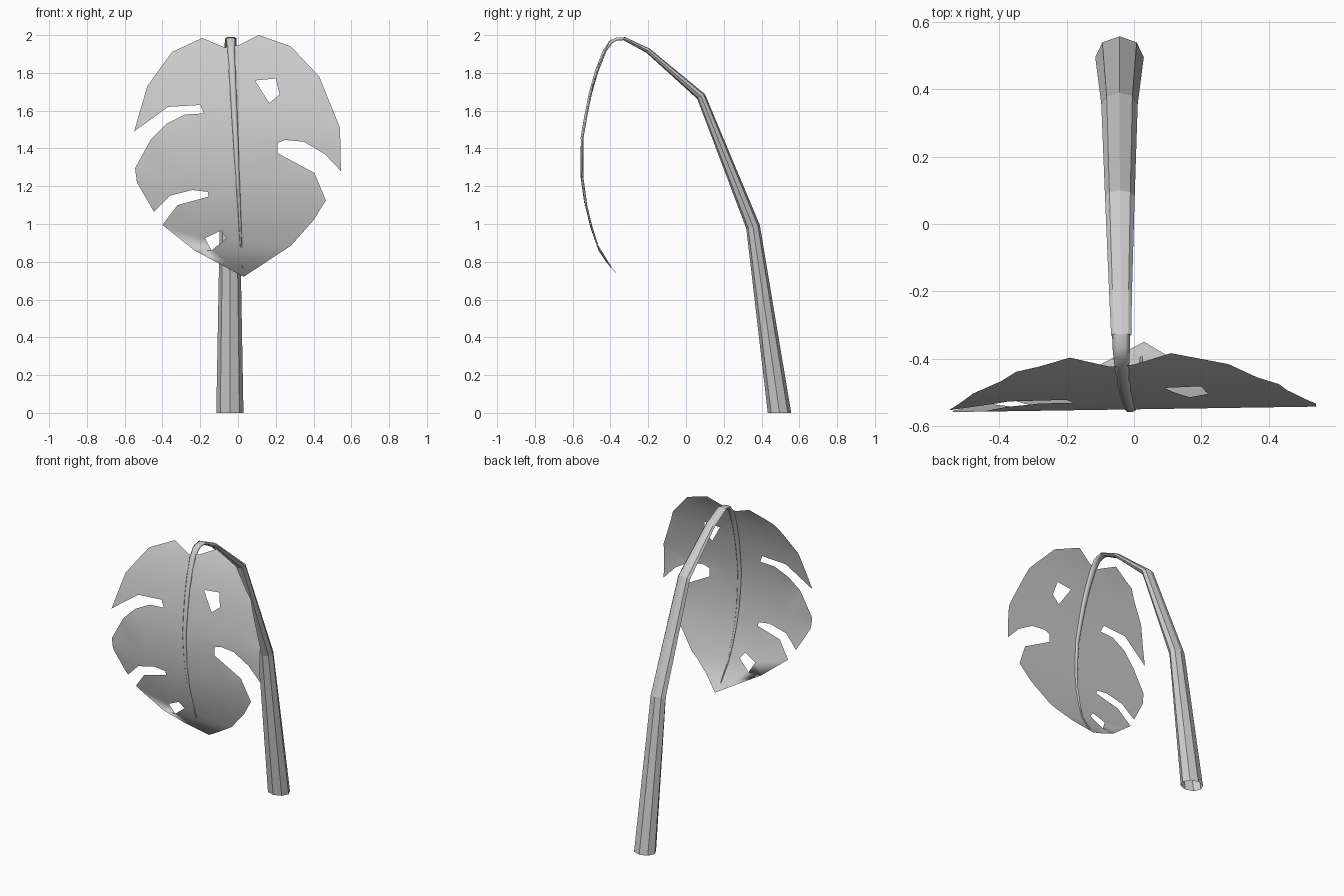
import bpy, bmesh
from math import sin, cos, pi
from mathutils import Vector

if "Cube" in bpy.data.objects:
    bpy.data.objects.remove(bpy.data.objects["Cube"])

def finish(name, bm):
    me = bpy.data.meshes.new(name)
    bm.to_mesh(me)
    bm.free()
    ob = bpy.data.objects.new(name, me)
    bpy.context.collection.objects.link(ob)
    return ob

def tube(name, path, sides, smooth=False):
    """Open elliptical tube; path rows are x, y, z, half width, half depth."""
    bm = bmesh.new()
    pts = [Vector(p[:3]) for p in path]
    rings = []
    for i, p in enumerate(pts):
        t = pts[min(i + 1, len(pts) - 1)] - pts[max(i - 1, 0)]
        n = t.cross(Vector((1, 0, 0))).normalized()
        if i == 0 and p.z == 0:
            n = Vector((0, 1, 0))          # flat on the ground
        rx, rn = path[i][3:]
        rings.append([bm.verts.new(p + Vector((rx * cos(a), 0, 0)) + n * rn * sin(a))
                      for a in (2 * pi * k / sides for k in range(sides))])
    for a, b in zip(rings, rings[1:]):
        for k in range(sides):
            j = (k + 1) % sides
            bm.faces.new((a[k], a[j], b[j], b[k])).smooth = smooth
    bmesh.ops.recalc_face_normals(bm, faces=bm.faces)
    return finish(name, bm)

# side profile of the blade: z, y
bend = [(2.0, -.385), (1.94, -.42), (1.85, -.46), (1.72, -.50), (1.60, -.525), (1.46, -.55),
        (1.25, -.55), (1.10, -.53), (.98, -.50), (.86, -.46), (.79, -.415), (.72, -.35)]

def blade_y(x, z):
    z = max(.72, min(2.0, z))
    for (z1, y1), (z0, y0) in zip(bend, bend[1:]):
        if z >= z0:
            return y0 + (y1 - y0) * (z - z0) / (z1 - z0) + .015 * x

# leaf blade: outline with splits and two holes
outline = [(-.07, 1.935), (-.19, 1.985), (-.35, 1.91), (-.48, 1.73), (-.55, 1.49), (-.37, 1.62),
           (-.2, 1.63), (-.18, 1.585), (-.28, 1.58), (-.38, 1.53), (-.46, 1.45), (-.545, 1.295),
           (-.535, 1.22), (-.445, 1.065), (-.36, 1.15), (-.24, 1.18), (-.16, 1.17), (-.155, 1.145),
           (-.32, 1.1), (-.4, .995), (-.23, .86), (.03, .72), (.28, .885), (.4, 1.02),
           (.465, 1.125), (.405, 1.27), (.21, 1.375), (.21, 1.43), (.25, 1.445), (.35, 1.435),
           (.46, 1.37), (.545, 1.28), (.54, 1.51), (.43, 1.78), (.28, 1.94), (.11, 2.0), (0, 1.945)]
holes = [[(.09, 1.76), (.2, 1.77), (.22, 1.685), (.165, 1.64)],
         [(-.175, .925), (-.09, .965), (-.06, .925), (-.14, .86)]]
bm = bmesh.new()
for loop in [outline] + holes:
    vs = [bm.verts.new((x, 0, z)) for x, z in loop]
    for a, b in zip(vs, vs[1:] + vs[:1]):
        bm.edges.new((a, b))
bmesh.ops.triangle_fill(bm, use_beauty=True, edges=bm.edges[:], normal=(0, -1, 0))
for z, _ in bend[1:-1]:
    bmesh.ops.bisect_plane(bm, geom=bm.verts[:] + bm.edges[:] + bm.faces[:],
                           plane_co=(0, 0, z), plane_no=(0, 0, 1))
for v in bm.verts:
    v.co.y = blade_y(v.co.x, v.co.z)
bm.normal_update()
for f in bm.faces:
    if f.normal.y > 0:
        f.normal_flip()
    f.smooth = True
finish("leaf_blade", bm)

# stem: tapered faceted stalk arching forward
tube("stem", [(-.043, .495, 0, .072, .062), (-.043, .355, .985, .054, .037),
              (-.042, .08, 1.675, .044, .024), (-.04, -.2, 1.917, .034, .014),
              (-.038, -.33, 1.983, .03, .009)], 8)

# midrib: hooks over the stem end and runs down the blade
rib = [(-.038, -.32, 1.98, .027, .008), (-.038, -.365, 1.98, .026, .009),
       (-.037, -.395, 1.965, .024, .01)]
steps = 10
for i in range(steps + 1):
    t = i / steps
    z = 1.92 - 1.15 * t
    x = -.036 + .058 * t
    rib.append((x, blade_y(x, z), z, .021 - .017 * t, .011 - .007 * t))
tube("midrib", rib, 6, True)
